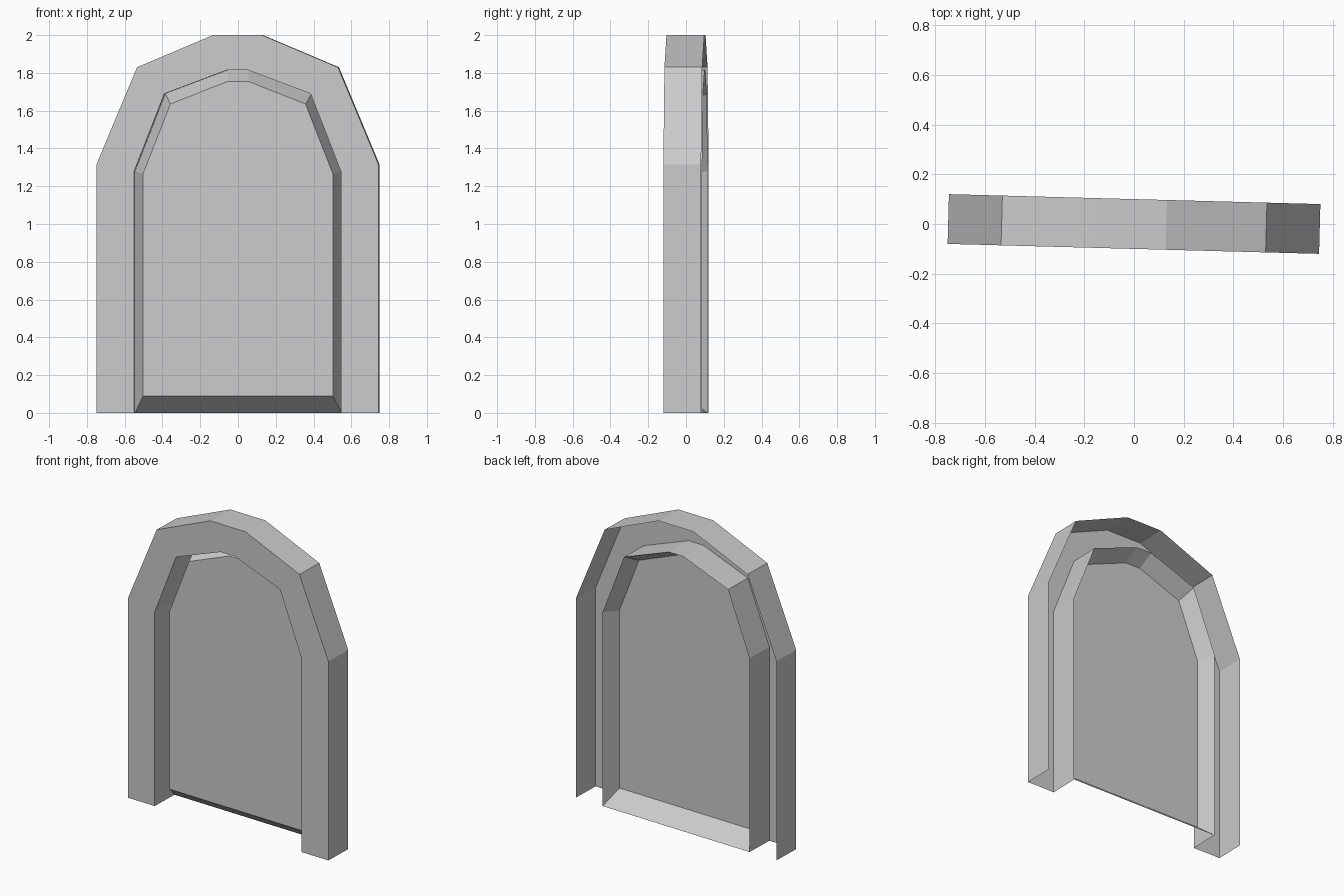
import bpy, bmesh, math

if "Cube" in bpy.data.objects:
    bpy.data.objects.remove(bpy.data.objects["Cube"])

# Half profiles (x, z), from the right foot up to the crown
OUTER = [(0.747, 0), (0.747, 1.315), (0.532, 1.83), (0.13, 2.0)]
INNER = [(0.547, 0), (0.547, 1.28), (0.387, 1.69), (0.055, 1.815)]
PANEL = [(0.503, 0.09), (0.503, 1.265), (0.358, 1.635), (0.055, 1.755)]
FRONT, BACK, PANEL_Y = -0.1, 0.1, -0.01
TURN = math.radians(-1.53)


def arch(bm, half, y):
    """Mirror a half profile into a full arch of vertices at depth y."""
    pts = half + [(-x, z) for x, z in reversed(half)]
    return [bm.verts.new((x, y, z)) for x, z in pts]


def strip(bm, a, b, closed=False):
    """Bridge two vertex rows with quads."""
    n = len(a)
    for i in range(n if closed else n - 1):
        j = (i + 1) % n
        bm.faces.new((a[i], a[j], b[j], b[i]))


def finish(bm, name):
    mesh = bpy.data.meshes.new(name)
    bm.to_mesh(mesh)
    bm.free()
    obj = bpy.data.objects.new(name, mesh)
    obj.rotation_euler.z = TURN
    bpy.context.collection.objects.link(obj)


# Frame: open-backed shell of outer wall, front face and jamb
bm = bmesh.new()
rows = [arch(bm, OUTER, BACK), arch(bm, OUTER, FRONT),
        arch(bm, INNER, FRONT), arch(bm, INNER, BACK)]
for a, b in zip(rows, rows[1:]):
    strip(bm, a, b)
finish(bm, "arch_frame")

# Door: flat panel raised forward from the back edge by a bevel all round
bm = bmesh.new()
rim = arch(bm, INNER, BACK)
panel = arch(bm, PANEL, PANEL_Y)
strip(bm, rim, panel, closed=True)
bm.faces.new(panel)
finish(bm, "door_panel")
